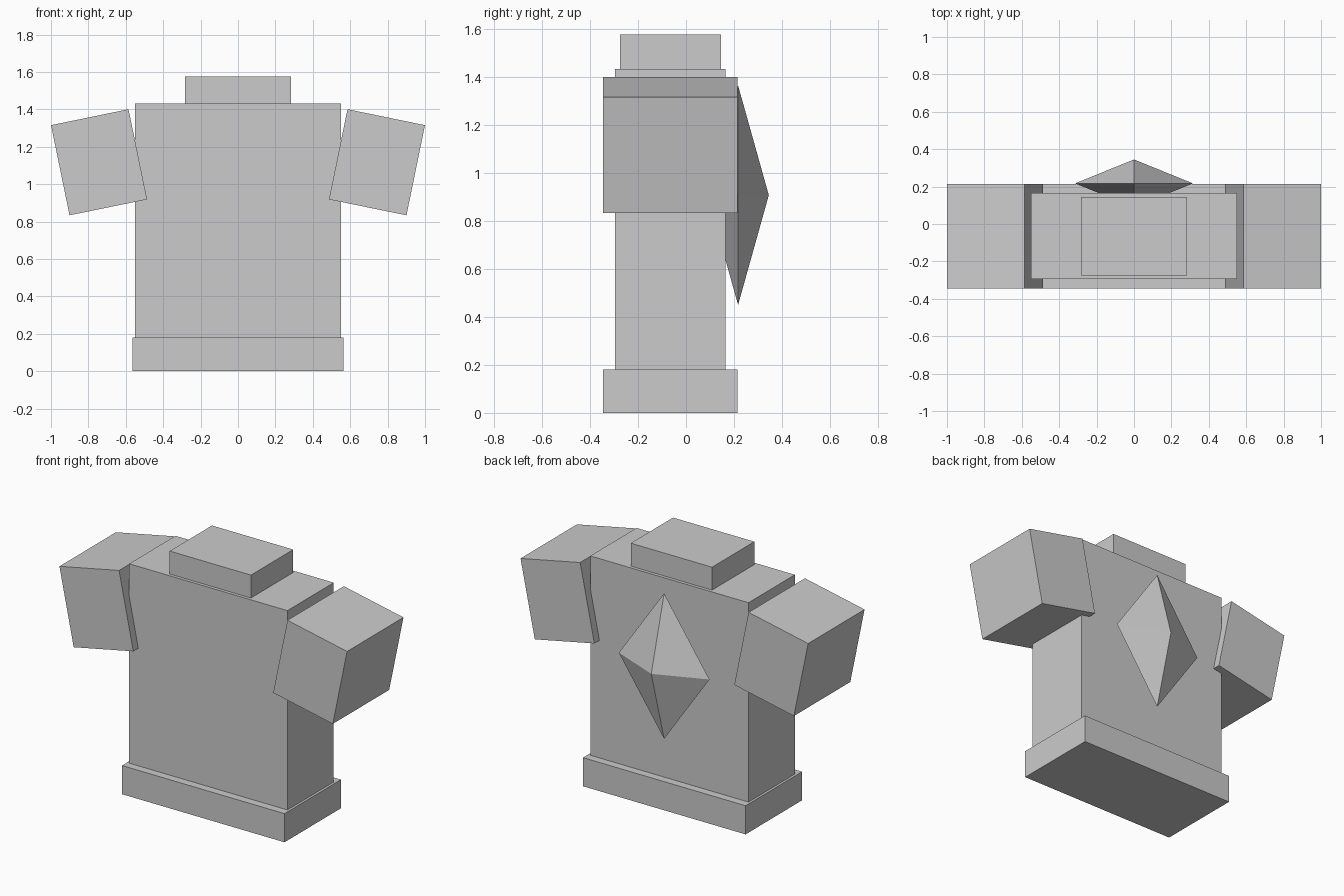
import bpy
import bmesh
import math
from mathutils import Matrix, Vector

if "Cube" in bpy.data.objects:
    bpy.data.objects.remove(bpy.data.objects["Cube"])

# Single plain grey
grey = bpy.data.materials.new("light_grey")
grey.use_nodes = True
colour = (0.6, 0.6, 0.6, 1)
grey.diffuse_color = colour
grey.node_tree.nodes["Principled BSDF"].inputs["Base Color"].default_value = colour


def finish(name, bm):
    bmesh.ops.recalc_face_normals(bm, faces=bm.faces)
    mesh = bpy.data.meshes.new(name)
    bm.to_mesh(mesh)
    bm.free()
    mesh.materials.append(grey)
    obj = bpy.data.objects.new(name, mesh)
    bpy.context.collection.objects.link(obj)
    return obj


def box(name, centre, size, tilt=0):
    bm = bmesh.new()
    bmesh.ops.create_cube(bm, size=1, matrix=Matrix.Diagonal((*size, 1)))
    obj = finish(name, bm)
    obj.location = centre
    obj.rotation_euler.y = tilt
    return obj


# Body: base slab, torso and neck block
box("base", (0, -0.065, 0.09), (1.13, 0.56, 0.18))
box("torso", (0, -0.065, 0.805), (1.1, 0.46, 1.255))
box("neck", (0, -0.065, 1.504), (0.565, 0.42, 0.145))

# Sleeves tilted outward on both sides
for name, side in (("left_sleeve", 1), ("right_sleeve", -1)):
    box(name, (0.743 * side, -0.065, 1.117), (0.423, 0.56, 0.492),
        side * math.radians(11.6))

# Eight-sided gem half sunk into the back
bm = bmesh.new()
centre = Vector((0, 0.217, 0.907))
axes = [Vector((0.315, 0, 0)), Vector((0, 0.128, 0)), Vector((0, 0, 0.457))]
tips = [(bm.verts.new(centre + a), bm.verts.new(centre - a)) for a in axes]
for i in tips[0]:
    for j in tips[1]:
        for k in tips[2]:
            bm.faces.new((i, j, k))
finish("back_gem", bm)
